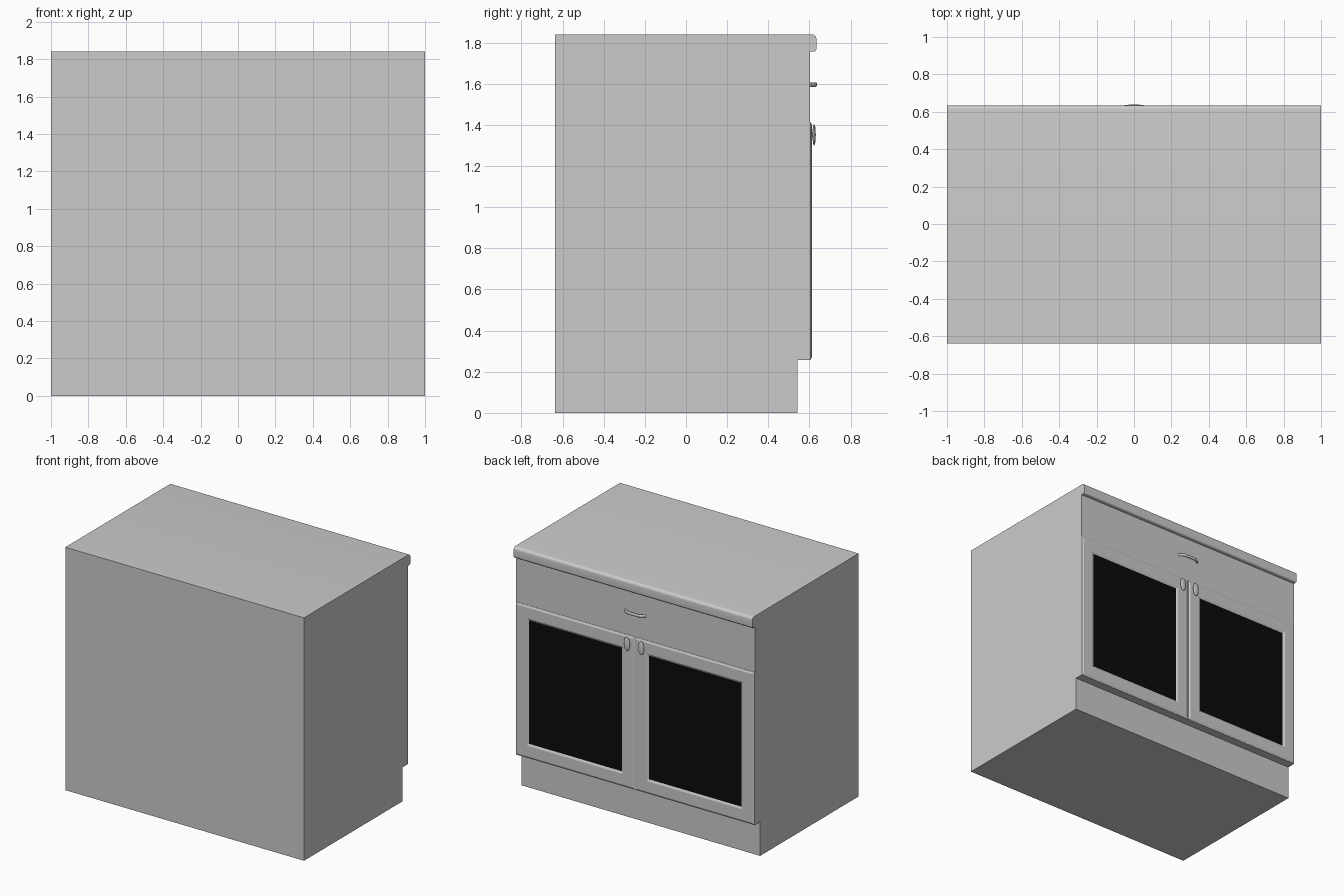
import bpy, bmesh, math
from mathutils import Matrix

if "Cube" in bpy.data.objects:
    bpy.data.objects.remove(bpy.data.objects["Cube"])

FACE = 0.604          # plane of the cabinet face (doors are on +y)


def finish(name, bm, smooth=None):
    bmesh.ops.recalc_face_normals(bm, faces=bm.faces)
    me = bpy.data.meshes.new(name)
    bm.to_mesh(me)
    bm.free()
    ob = bpy.data.objects.new(name, me)
    bpy.context.collection.objects.link(ob)
    if smooth:
        bpy.ops.object.select_all(action='DESELECT')
        ob.select_set(True)
        bpy.context.view_layer.objects.active = ob
        bpy.ops.object.shade_smooth_by_angle(angle=math.radians(smooth))
    return ob


def arc(cy, cz, r, a0, a1, n=6):
    angs = [math.radians(a0 + (a1 - a0) * i / n) for i in range(n + 1)]
    return [(cy + r * math.cos(a), cz + r * math.sin(a)) for a in angs]


def rect(bm, x0, x1, z0, z1, inset, y):
    return [bm.verts.new((x, y, z)) for x, z in (
        (x0 + inset, z0 + inset), (x1 - inset, z0 + inset),
        (x1 - inset, z1 - inset), (x0 + inset, z1 - inset))]


# cabinet body: side profile with toe recess and rounded worktop nose
profile = [(-0.638, 0), (0.541, 0), (0.541, 0.257), (FACE, 0.257), (FACE, 1.757)]
profile += arc(0.620, 1.771, 0.014, -90, 0)
profile += arc(0.612, 1.818, 0.022, 0, 90)
profile += [(-0.638, 1.84)]
bm = bmesh.new()
base = bm.faces.new([bm.verts.new((-1, y, z)) for y, z in profile])
ext = bmesh.ops.extrude_face_region(bm, geom=[base], use_keep_orig=True)
bmesh.ops.translate(bm, vec=(2, 0, 0),
                    verts=[v for v in ext['geom'] if isinstance(v, bmesh.types.BMVert)])
finish("cabinet_body", bm, 30)

black = bpy.data.materials.new("dark_glass")
black.diffuse_color = (0.003, 0.003, 0.003, 1)
black.use_nodes = True
black.node_tree.nodes["Principled BSDF"].inputs["Base Color"].default_value = black.diffuse_color

for side, label in ((-1, "left"), (1, "right")):
    x0, x1 = sorted((side * 0.003, side * 1.0))
    z0, z1 = 0.258, 1.414

    # door frame: chamfered outside and inside
    bm = bmesh.new()
    steps = ((0, FACE), (0, 0.606), (0.015, 0.613), (0.095, 0.613), (0.11, 0.606))
    loops = [rect(bm, x0, x1, z0, z1, i, y) for i, y in steps]
    for a, b in zip(loops, loops[1:]):
        for k in range(4):
            bm.faces.new((a[k], a[k - 1], b[k - 1], b[k]))
    finish(label + "_door_frame", bm)

    # dark glass pane
    bm = bmesh.new()
    bm.faces.new(rect(bm, x0, x1, z0, z1, 0.11, 0.606)[::-1])
    finish(label + "_door_glass", bm).data.materials.append(black)

    # oval door knob on a short stem
    bm = bmesh.new()
    place = Matrix.Translation((side * 0.06, 0.623, 1.352))
    bmesh.ops.create_uvsphere(bm, u_segments=24, v_segments=12, radius=1,
                              matrix=place @ Matrix.Diagonal((0.025, 0.008, 0.052, 1)))
    bmesh.ops.create_cone(bm, cap_ends=True, segments=16, radius1=0.011, radius2=0.009,
                          depth=0.014, matrix=Matrix.Translation((side * 0.06, 0.616, 1.352))
                          @ Matrix.Rotation(-math.pi / 2, 4, 'X'))
    finish(label + "_door_knob", bm, 40)

# bowed drawer handle: oval section swept along an outward arc
bm = bmesh.new()
N, M, rings = 20, 12, []
for i in range(N + 1):
    t = -1 + 2 * i / N
    y = FACE + 0.027 * (1 - t ** 4)
    w = math.atan2(-0.108 * t ** 3, 0.085)
    rings.append([bm.verts.new((
        0.085 * t - 0.007 * math.cos(a) * math.sin(w),
        y + 0.007 * math.cos(a) * math.cos(w),
        1.596 + 0.011 * math.sin(a)))
        for a in (2 * math.pi * k / M for k in range(M))])
for a, b in zip(rings, rings[1:]):
    for k in range(M):
        bm.faces.new((a[k], a[k - 1], b[k - 1], b[k]))
bm.faces.new(rings[0])
bm.faces.new(rings[-1])
finish("drawer_handle", bm, 40)
